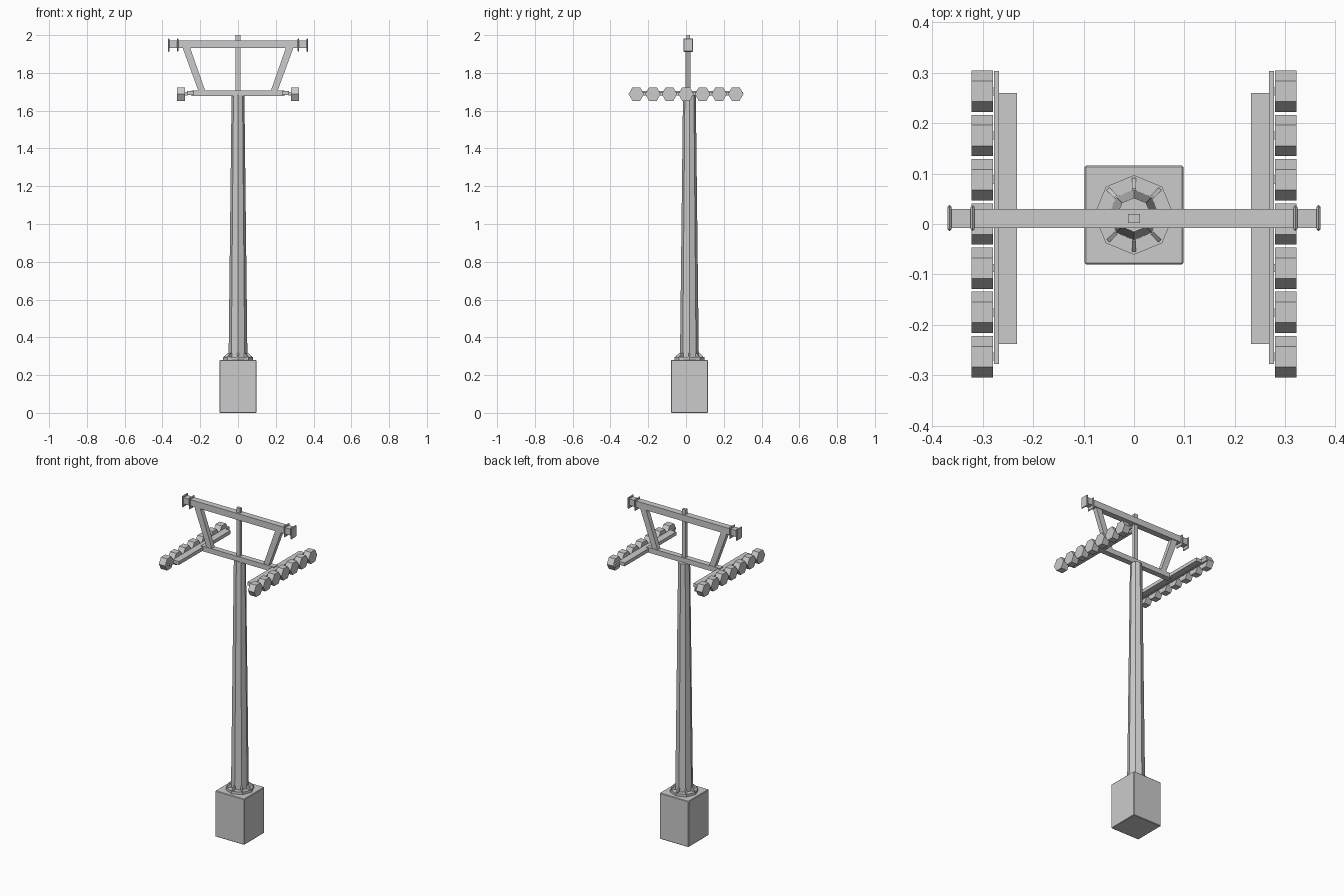
import bpy, bmesh, math
from mathutils import Vector, Matrix

if "Cube" in bpy.data.objects:
    bpy.data.objects.remove(bpy.data.objects["Cube"])

POLE_Y = 0.018   # pole and footing axis
ARM_Y = 0.011    # crossarm axis


def finish(name, bm):
    bmesh.ops.recalc_face_normals(bm, faces=bm.faces)
    me = bpy.data.meshes.new(name)
    bm.to_mesh(me)
    bm.free()
    ob = bpy.data.objects.new(name, me)
    bpy.context.collection.objects.link(ob)
    return ob


def box(name, x, y, z, bevel=0):
    bm = bmesh.new()
    bmesh.ops.create_cube(bm, size=1)
    for v in bm.verts:
        v.co = Vector([(r[0] + r[1]) / 2 + c * (r[1] - r[0]) for c, r in zip(v.co, (x, y, z))])
    if bevel:
        bmesh.ops.bevel(bm, geom=bm.edges[:], offset=bevel, segments=1, affect='EDGES')
    return finish(name, bm)


def prism(name, sides, r1, r2, depth, matrix):
    bm = bmesh.new()
    bmesh.ops.create_cone(bm, cap_ends=True, segments=sides, radius1=r1, radius2=r2,
                          depth=depth, matrix=matrix)
    return finish(name, bm)


def extruded(name, profile, y0, y1, matrix=Matrix()):
    """Extrude an x-z profile along y."""
    bm = bmesh.new()
    f = bm.faces.new([bm.verts.new((x, y0, z)) for x, z in profile])
    new = bmesh.ops.extrude_face_region(bm, geom=[f])['geom']
    for v in new:
        if isinstance(v, bmesh.types.BMVert):
            v.co.y = y1
    bm.transform(matrix)
    return finish(name, bm)


# Footing, base flange and tapered octagonal pole
box("footing", (-0.098, 0.098), (POLE_Y - 0.098, POLE_Y + 0.098), (0, 0.28), 0.003)
prism("base_flange", 8, 0.079, 0.079, 0.016, Matrix.Translation((0, POLE_Y, 0.287)))
prism("pole", 8, 0.05, 0.034, 1.40, Matrix.Translation((0, POLE_Y, 0.98)))

# Gusset fins around the pole foot
for i in range(8):
    m = Matrix.Translation((0, POLE_Y, 0)) @ Matrix.Rotation(i * math.pi / 4, 4, 'Z')
    extruded("gusset", [(0.04, 0.29), (0.073, 0.29), (0.073, 0.3), (0.052, 0.318), (0.04, 0.318)],
             -0.004, 0.004, m)

# Crossarms and centre post
box("lower_crossarm", (-0.247, 0.247), (ARM_Y - 0.017, ARM_Y + 0.017), (1.677, 1.708))
box("upper_crossarm", (-0.368, 0.368), (ARM_Y - 0.019, ARM_Y + 0.019), (1.932, 1.971))
box("centre_post", (-0.012, 0.012), (ARM_Y - 0.009, ARM_Y + 0.009), (1.67, 2.0))

hex_turn = Matrix.Rotation(math.pi / 2, 4, 'Y')
for s in (-1, 1):
    def span(a, b):
        return tuple(sorted((s * a, s * b)))

    # Slanted braces
    extruded("brace", [(s * 0.172, 1.70), (s * 0.208, 1.70), (s * 0.296, 1.94), (s * 0.256, 1.94)],
             ARM_Y - 0.014, ARM_Y + 0.014)
    # End plates of the upper arm
    for x in (0.316, 0.362):
        box("end_plate", span(x, x + 0.008), (ARM_Y - 0.025, ARM_Y + 0.027), (1.911, 1.983), 0.004)
    # Sheave beam and rail
    box("sheave_beam", span(0.232, 0.269), (-0.238, 0.26), (1.682, 1.703))
    box("sheave_rail", span(0.268, 0.278), (-0.278, 0.303), (1.68, 1.70))
    # Hexagonal sheaves with axles
    for i in range(7):
        y = -0.263 + i * 0.0877
        prism("sheave", 6, 0.041, 0.041, 0.042,
              Matrix.Translation((s * 0.301, y, 1.688)) @ hex_turn)
        box("sheave_axle", span(0.27, 0.285), (y - 0.008, y + 0.008), (1.68, 1.696))
